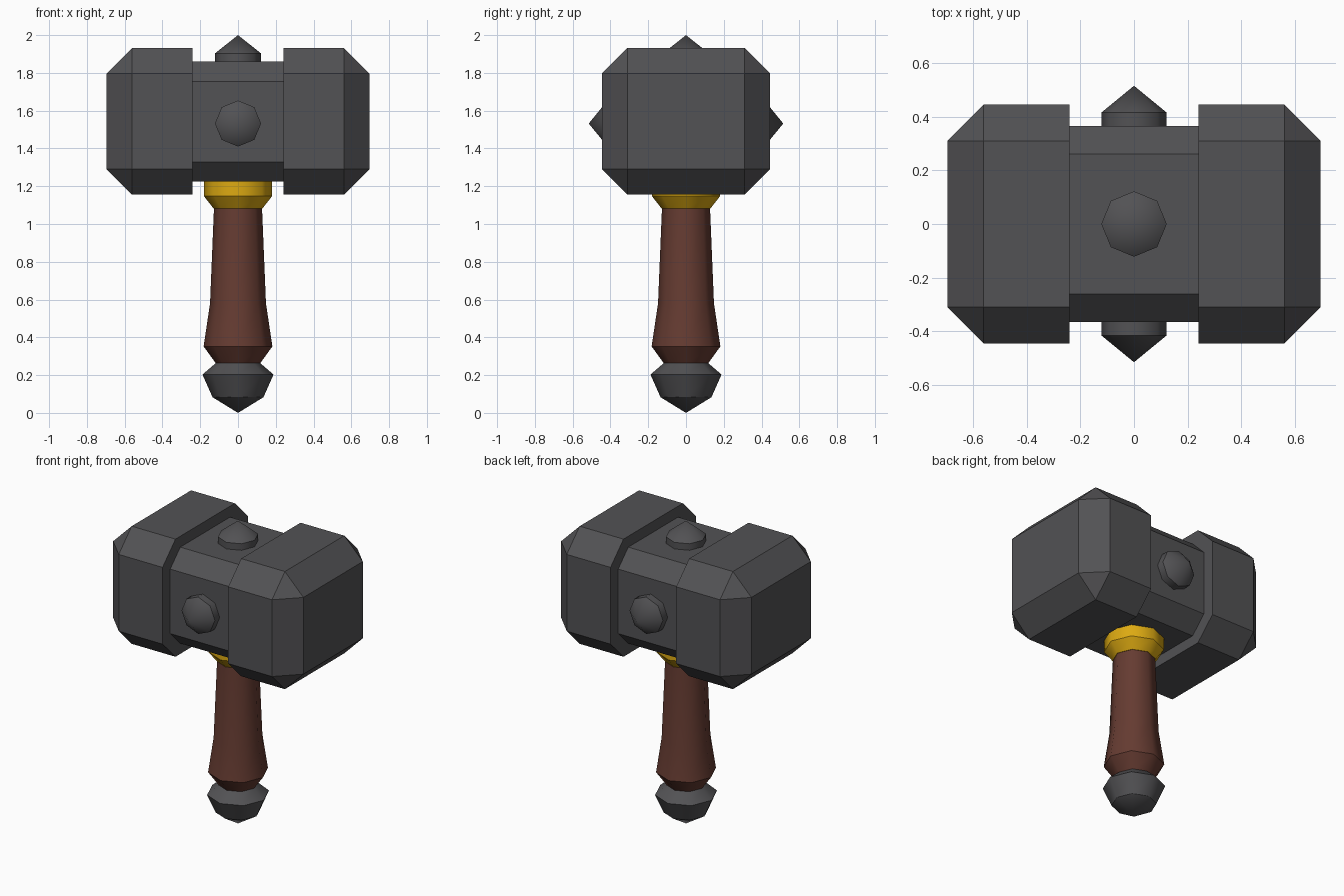
import bpy, bmesh, math
from mathutils import Matrix, Vector

if "Cube" in bpy.data.objects:
    bpy.data.objects.remove(bpy.data.objects["Cube"])


def material(name, rgb):
    m = bpy.data.materials.new(name)
    m.diffuse_color = (*rgb, 1)
    m.use_nodes = True
    m.node_tree.nodes["Principled BSDF"].inputs["Base Color"].default_value = m.diffuse_color
    return m


IRON = material("dark iron", (0.085, 0.084, 0.089))
GOLD = material("gold", (0.72, 0.40, 0.006))
WOOD = material("brown wood", (0.130, 0.044, 0.031))


def finish(bm, name, mat):
    bmesh.ops.recalc_face_normals(bm, faces=bm.faces)
    me = bpy.data.meshes.new(name)
    bm.to_mesh(me)
    bm.free()
    me.materials.append(mat)
    ob = bpy.data.objects.new(name, me)
    bpy.context.collection.objects.link(ob)
    return ob


def chamfered_box(name, lo, hi, chamfer, keep):
    """Box from lo to hi; every edge for which keep(edge) is true is chamfered."""
    lo, hi = Vector(lo), Vector(hi)
    bm = bmesh.new()
    bmesh.ops.create_cube(bm, size=1)
    for v in bm.verts:
        v.co = Vector([(lo[i] + hi[i]) / 2 + v.co[i] * (hi[i] - lo[i]) for i in range(3)])
    bmesh.ops.bevel(bm, geom=[e for e in bm.edges if keep(e)], offset=chamfer,
                    offset_type='OFFSET', segments=1, profile=0.5, affect='EDGES')
    return finish(bm, name, IRON)


def lathe(name, profile, mat, soft=(), matrix=Matrix(), sides=8):
    """Eight-sided turned part from (radius, z) points; radius 0 is a tip.
    Sides are smooth, rings are sharp except those listed in soft."""
    bm = bmesh.new()
    rings = []
    for r, z in profile:
        n = sides if r else 1
        rings.append([bm.verts.new((r * math.cos(2 * math.pi * k / sides),
                                    r * math.sin(2 * math.pi * k / sides), z))
                      for k in range(n)])
    for a, b in zip(rings, rings[1:]):
        for k in range(sides):
            quad = [a[k % len(a)], a[(k + 1) % len(a)],
                    b[(k + 1) % len(b)], b[k % len(b)]]
            bm.faces.new(list(dict.fromkeys(quad))).smooth = True
    for ring in (rings[0], rings[-1]):
        if len(ring) > 1:
            bm.faces.new(ring)
    for i, ring in enumerate(rings):
        if len(ring) > 1 and i not in soft:
            for k in range(sides):
                bm.edges.get((ring[k], ring[(k + 1) % sides])).smooth = False
    bm.transform(matrix)
    return finish(bm, name, mat)


# hammer head: recessed middle and two chamfered striking blocks
chamfered_box("head_middle", (-0.26, -0.365, 1.224), (0.26, 0.365, 1.86), 0.105,
              lambda e: abs(e.verts[0].co.x - e.verts[1].co.x) > 0.1)
for side, s in (("left", -1), ("right", 1)):
    xs = sorted((s * 0.24, s * 0.695))
    chamfered_box("head_block_" + side, (xs[0], -0.445, 1.155), (xs[1], 0.445, 1.932), 0.135,
                  lambda e: any(abs(v.co.x) > 0.5 for v in e.verts))

# pointed studs on the top, front and back of the middle
stud = [(0.122, -0.03), (0.122, 0.05), (0, 0.15)]
lathe("stud_top", [(0.122, -0.03), (0.122, 0.043), (0, 0.14)], IRON,
      matrix=Matrix.Translation((0, 0, 1.86)))
for side, s in (("front", -1), ("back", 1)):
    lathe("stud_" + side, stud, IRON,
          matrix=Matrix.Translation((0, s * 0.365, 1.532)) @ Matrix.Rotation(-s * math.pi / 2, 4, 'X'))

# collar, handle and pommel
lathe("collar", [(0.13, 1.083), (0.18, 1.147), (0.18, 1.235)], GOLD)
lathe("handle", [(0.112, 0.255), (0.182, 0.352), (0.148, 0.58), (0.127, 1.09)], WOOD, soft=(2,))
lathe("pommel", [(0, 0), (0.135, 0.083), (0.188, 0.203), (0.115, 0.266)], IRON)
